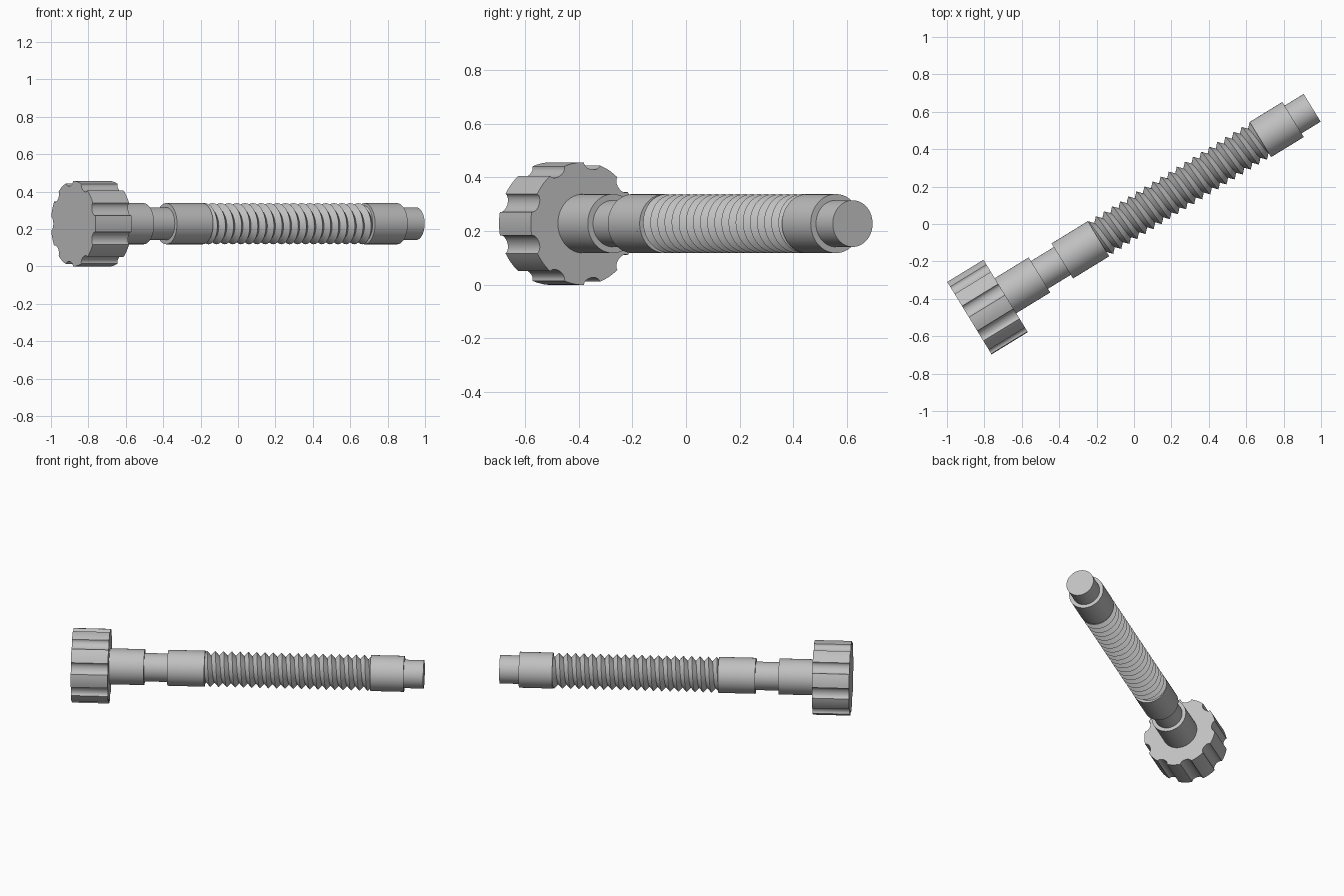
import bpy, bmesh
from math import sin, cos, pi, radians, sqrt
from mathutils import Matrix, Vector

if "Cube" in bpy.data.objects:
    bpy.data.objects.remove(bpy.data.objects["Cube"], do_unlink=True)

# Main sizes, measured along the screw axis from the knob's outer face
LENGTH, KNOB_R, BODY_R, NECK_R = 2.15, 0.2285, 0.11, 0.087
THREAD_START, THREAD_END, TURNS = 0.81, 1.825, 20
ANGLE = radians(31.5)

# Local z runs along the screw, local -y points up
side = Vector((sin(ANGLE), -cos(ANGLE), 0))
axis = Vector((cos(ANGLE), sin(ANGLE), 0))
start = Vector((-1 + KNOB_R * sin(ANGLE), -0.697 + KNOB_R * cos(ANGLE), 0.228))
PLACE = Matrix((side, (0, 0, -1), axis)).transposed().to_4x4()
PLACE.translation = start

grey = bpy.data.materials.new("plain_grey")
grey.use_nodes = True
grey.diffuse_color = (0.53, 0.53, 0.53, 1)
grey.node_tree.nodes["Principled BSDF"].inputs["Base Color"].default_value = grey.diffuse_color


def finish(bm, name):
    mesh = bpy.data.meshes.new(name)
    bm.to_mesh(mesh)
    bm.free()
    mesh.materials.append(grey)
    obj = bpy.data.objects.new(name, mesh)
    bpy.context.collection.objects.link(obj)
    obj.matrix_world = PLACE
    bpy.ops.object.select_all(action='DESELECT')
    obj.select_set(True)
    bpy.context.view_layer.objects.active = obj
    bpy.ops.object.shade_smooth_by_angle(angle=radians(30))
    return obj


def cylinder(name, radius, z0, z1):
    bm = bmesh.new()
    bmesh.ops.create_cone(bm, cap_ends=True, segments=64, radius1=radius, radius2=radius,
                          depth=z1 - z0, matrix=Matrix.Translation((0, 0, (z0 + z1) / 2)))
    finish(bm, name)


# Knob: round outline with nine scooped finger grooves, extruded
def knob(lobes=9, thickness=0.227, groove_half=9.0, groove_depth=0.024):
    bm = bmesh.new()
    outline = []
    for k in range(lobes):
        centre = 30 + k * 360 / lobes
        scoop = [(centre + groove_half * cos(pi - pi * i / 10),
                  KNOB_R - groove_depth * sin(pi * i / 10)) for i in range(11)]
        gap = 360 / lobes - 2 * groove_half
        lobe = [(centre + groove_half + gap * i / 5, KNOB_R) for i in range(1, 5)]
        outline += scoop + lobe
    verts = [bm.verts.new((r * sin(radians(a)), -r * cos(radians(a)), 0)) for a, r in outline]
    face = bm.faces.new(verts)
    top = bmesh.ops.extrude_face_region(bm, geom=[face])["geom"]
    bmesh.ops.translate(bm, vec=(0, 0, thickness),
                        verts=[g for g in top if isinstance(g, bmesh.types.BMVert)])
    bmesh.ops.recalc_face_normals(bm, faces=bm.faces)
    finish(bm, "knob")


# Thread: a V profile swept along a helix, its ends buried in the sleeves
def thread(root=0.083, steps=48):
    pitch = (THREAD_END - THREAD_START) / TURNS
    turns = TURNS + 1
    z = THREAD_START - pitch
    bm = bmesh.new()
    profile = [bm.verts.new((r, 0, z + pitch * t))
               for r, t in ((root, 0), (BODY_R, 0.5), (root, 1))]
    edges = [bm.edges.new(pair) for pair in zip(profile, profile[1:])]
    bmesh.ops.spin(bm, geom=profile + edges, cent=(0, 0, 0), axis=(0, 0, 1),
                   dvec=(0, 0, pitch / steps), angle=2 * pi * turns, steps=steps * turns)
    bmesh.ops.remove_doubles(bm, verts=bm.verts, dist=0.0005)
    bm.normal_update()
    for f in bm.faces:
        c = f.calc_center_median()
        if f.normal.dot(Vector((c.x, c.y, 0))) < 0:
            f.normal_flip()
    finish(bm, "thread")


knob()
cylinder("collar", BODY_R, 0.2, 0.44)
cylinder("neck", NECK_R, 0.43, 0.6)
cylinder("inner_sleeve", BODY_R, 0.583, THREAD_START)
thread()
cylinder("outer_sleeve", BODY_R, THREAD_END, 2.03)
cylinder("tip", NECK_R, 2.0, LENGTH)
